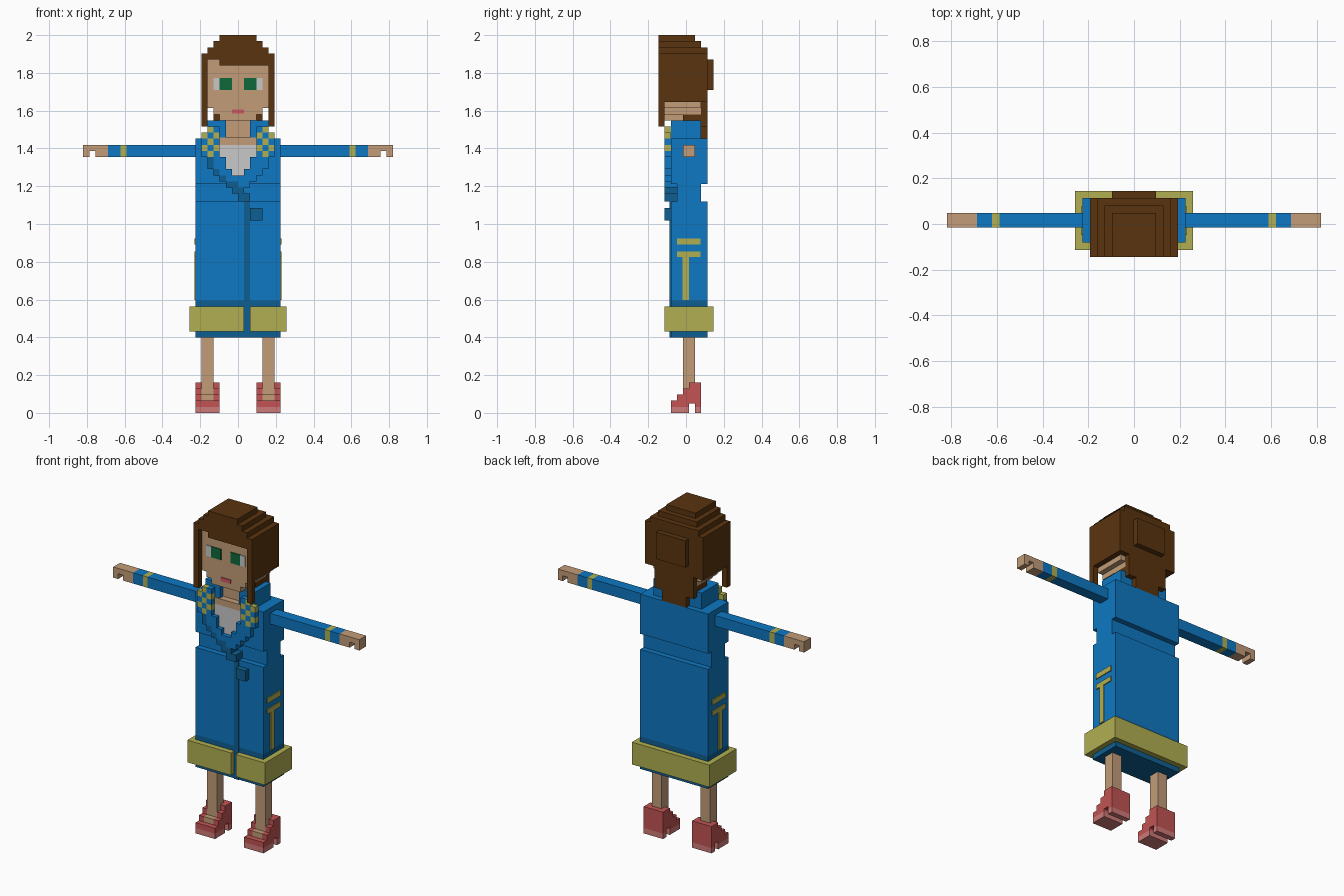
import bpy, bmesh
from mathutils import Matrix, Vector

cube = bpy.data.objects.get("Cube")
if cube:
    bpy.data.objects.remove(cube, do_unlink=True)

V = 2 / 62          # block size
T = 0.18            # thin plate, in blocks


def lin(c):
    c /= 255
    return c / 12.92 if c <= 0.04045 else ((c + 0.055) / 1.055) ** 2.4


def material(name, rgb):
    col = [lin(c) for c in rgb] + [1]
    m = bpy.data.materials.new(name)
    m.use_nodes = True
    m.diffuse_color = col
    bsdf = next(n for n in m.node_tree.nodes if n.type == 'BSDF_PRINCIPLED')
    bsdf.inputs["Base Color"].default_value = col
    bsdf.inputs["Roughness"].default_value = 0.9
    return m


MATS = {n: material(n, c) for n, c in {
    "blue": (14, 120, 194), "dark blue": (14, 95, 146), "skin": (194, 156, 120),
    "yellow": (177, 175, 81), "brown": (90, 52, 15), "shoe red": (194, 84, 84),
    "pale red": (206, 122, 120), "white": (200, 200, 200),
    "green": (16, 104, 58), "lip pink": (207, 88, 98)}.items()}


def part(name, boxes, mirror=False):
    """Boxes are (colour, x0, x1, y0, y1, z0, z1) in blocks; mirror adds copies at -x."""
    if mirror:
        boxes = boxes + [(c, -x1, -x0, *r) for c, x0, x1, *r in boxes]
    used = list(dict.fromkeys(b[0] for b in boxes))
    bm = bmesh.new()
    for c, x0, x1, y0, y1, z0, z1 in boxes:
        mid = Vector((x0 + x1, y0 + y1, z0 + z1)) * V / 2
        size = Vector((x1 - x0, y1 - y0, z1 - z0)) * V
        new = bmesh.ops.create_cube(bm, size=1, matrix=Matrix.LocRotScale(mid, None, size))
        for f in {f for v in new["verts"] for f in v.link_faces}:
            f.material_index = used.index(c)
    # drop the hidden faces where two equal blocks touch
    seen = {}
    for f in bm.faces:
        p = f.calc_center_median()
        key = (*(round(a, 4) for a in p), round(f.calc_area(), 6))
        seen.setdefault(key, []).append(f)
    hidden = [f for g in seen.values() if len(g) > 1 for f in g]
    bmesh.ops.delete(bm, geom=hidden, context='FACES')
    me = bpy.data.meshes.new(name)
    bm.to_mesh(me)
    bm.free()
    for c in used:
        me.materials.append(MATS[c])
    ob = bpy.data.objects.new(name, me)
    bpy.context.collection.objects.link(ob)
    return ob


# Head, chin and neck
part("head", [("skin", -5, 5, -3.5, 2.5, 50, 58),
              ("skin", -4, 4, -3.5, 2.5, 49, 50),
              ("skin", -3, 3, -3.5, 1.5, 48, 49)])
part("neck", [("skin", -2, 2, -1.5, 2.5, 44, 48)])

# Face details as thin plates
F = -3.5
part("eyes", [("white", 3, 4, F - T, F, 53, 55),
              ("green", 1, 3, F - T, F, 53, 55)], mirror=True)
part("mouth", [("lip pink", -1, 1, F - T, F, 49.1, 49.8)])

# Hair: stepped crown, side curtains, fringe, back and bun
part("hair_crown", [("brown", -6, 6, -3.5, 3.5, 58, 59),
                    ("brown", -5, 5, -4.5, 3.5, 59, 60),
                    ("brown", -4, 4, -4.5, 2.5, 60, 61),
                    ("brown", -3, 3, -4.5, 1.5, 61, 62)])
part("hair_fringe", [("brown", -6, 6, -4.5, -3.5, 58, 59),
                     ("brown", -3, 5, -4.5, -3.5, 57, 58)])
part("hair_sides", [("brown", 5, 6, -3.5, 2.5, 51, 58),
                    ("brown", 5, 6, -4.5, -3.5, 47, 58)], mirror=True)
part("hair_back", [("brown", -6, 6, 2.5, 3.5, 51, 58),
                   ("brown", -4, 4, 2.5, 3.5, 47, 51),
                   ("brown", -2.5, 2.5, 2.5, 3.5, 45, 47)])
part("hair_nape", [("brown", 3, 4, -0.5, 2.5, 48, 49)], mirror=True)
part("hair_bun", [("brown", -3, 3, 3.5, 4.5, 53, 58)])

# Coat: hem, skirt, inset waist and chest
part("coat_body", [("dark blue", -7, 7, -2.5, 3.5, 12.4, 18.45),
                   ("blue", -7, 7, -2.5, 3.5, 18.45, 34.7),
                   ("blue", -7, 7, -1.5, 2.5, 34.7, 37.6),
                   ("blue", -7, 7, -2.5, 3.5, 37.6, 45)])
part("collar", [("blue", 2, 5, -2.5, 2.5, 45, 48)], mirror=True)
part("front_seam", [("dark blue", 1, 2, -2.5 - T, -2.5, 12.4, 34.7)])
part("hem_band", [("yellow", -8, 1, -3.5, -2.5, 13.35, 17.5),
                  ("yellow", 2, 8, -3.5, -2.5, 13.35, 17.5),
                  ("yellow", -8, -7, -2.5, 3.5, 13.35, 17.5),
                  ("yellow", 7, 8, -2.5, 3.5, 13.35, 17.5),
                  ("yellow", -8, 8, 3.5, 4.5, 13.35, 17.5)])
part("side_trim", [("yellow", 7, 7 + T, -1.5, 2.4, 27.6, 28.6),
                   ("yellow", 7, 7 + T, -1.5, 2.4, 25.6, 26.5),
                   ("yellow", 7, 7 + T, -0.55, 0.5, 18.5, 25.6)], mirror=True)

# Neckline: skin strip above a white shirt that narrows downwards
part("neckline", [("skin", -3, 3, -2.5 - T, 0.5, 44, 45 + T)])
part("shirt", [("white", -w, w, -2.5 - T, -2.5, r, r + 1)
               for r, w in ((43, 3), (42, 3), (41, 2), (40, 2), (39, 1), (38, 0.5))])

# Lapels: stepped rows (row: inner, outer) with a yellow chequer near the collar
rows = {46: (3, 5), 45: (3, 6), 44: (3, 6), 43: (3, 6), 42: (3, 6),
        41: (2, 5), 40: (2, 5), 39: (1, 4), 38: (0, 3)}
cells = []
for r, (a, b) in rows.items():
    for c in range(a, b):
        tint = "yellow" if r >= 42 and (r + c) % 2 == 0 else "blue"
        edge = "dark blue" if r <= 41 and c >= b - 1 else tint
        cells.append((tint, c, c + 1, -3.5, -2.5, r, r + 1))
        cells.append((edge, -c - 1, -c, -3.5, -2.5, r, r + 1))
part("lapels", cells)
part("wrap_end", [("dark blue", -2, 0, -3.5, -1.5, 37, 38),
                  ("blue", 0, 2, -3.5, -1.5, 37, 38),
                  ("dark blue", -1, 1, -3.5, -1.5, 36, 37),
                  ("dark blue", 0, 2, -3.5, -1.5, 34.7, 36)])
part("buckle", [("dark blue", 2, 4, -3.5, -2.5, 31.6, 33.6)])

# Arms with cuff stripe, and hands with a gap between thumb and fingers
part("arms", [("blue", 7, 18.3, -0.5, 1.5, 42, 44),
              ("yellow", 18.3, 19.3, -0.5, 1.5, 42, 44),
              ("blue", 19.3, 21.3, -0.5, 1.5, 42, 44)], mirror=True)
part("hands", [("skin", 21.3, 25.4, -0.5, 1.5, 43, 44),
               ("skin", 21.3, 23.4, -0.5, 1.5, 42, 43),
               ("skin", 24.4, 25.4, -0.5, 1.5, 42, 43)], mirror=True)

# Legs and feet stepping down inside open shoes
part("legs", [("skin", 4, 6, -0.5, 1.5, 4, 12.4),
              ("skin", 4, 6, -0.5, 1.5, 3, 4),
              ("skin", 4, 6, -1.5, 1.5, 2, 3)], mirror=True)
shoe = [("pale red", 3, 7, -2.5, 0.5, 0, 1), ("pale red", 3, 7, 1.5, 2.5, 0, 1),
        ("shoe red", 3, 7, -2.5, 0.5, 1, 1.5), ("shoe red", 3, 7, 1.5, 2.5, 1, 1.5),
        ("shoe red", 3, 7, -2.5, 2.5, 1.5, 2), ("shoe red", 4, 6, 1.5, 2.5, 2, 5)]
for z, y in ((2, -1.5), (3, -0.5), (4, 0.5)):
    shoe += [("shoe red", x, x + 1, y, 2.5, z, z + 1) for x in (3, 6)]
part("shoes", shoe, mirror=True)
